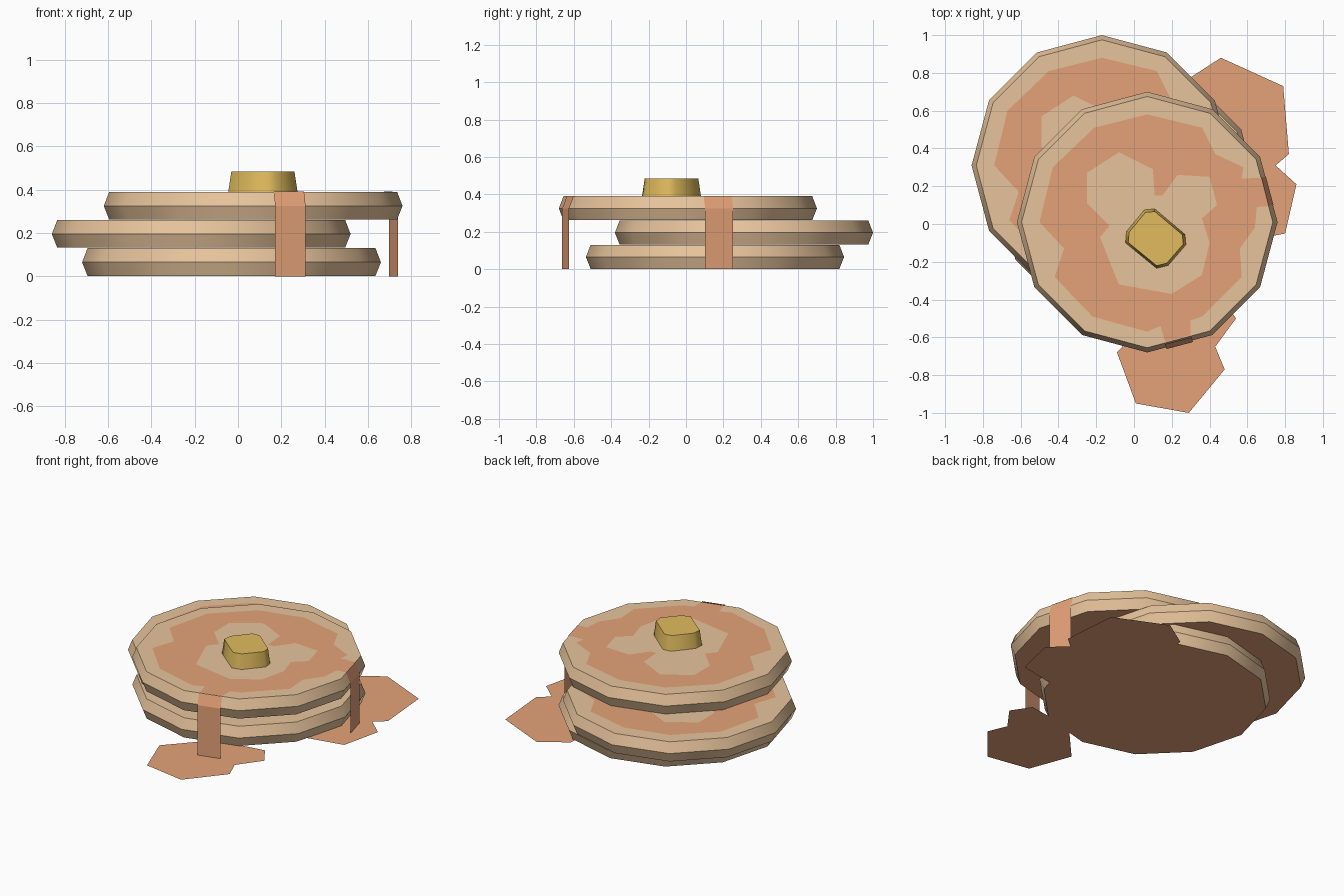
import bpy, bmesh, math

if "Cube" in bpy.data.objects:
    bpy.data.objects.remove(bpy.data.objects["Cube"])


def material(name, rgb):
    m = bpy.data.materials.new(name)
    m.diffuse_color = (*rgb, 1)
    m.use_nodes = True
    m.node_tree.nodes["Principled BSDF"].inputs["Base Color"].default_value = m.diffuse_color
    return m


BATTER = material("batter", (0.80, 0.55, 0.33))
SYRUP = material("syrup", (0.78, 0.36, 0.19))
BUTTER = material("butter", (0.75, 0.50, 0.11))


def finish(name, bm, mats, angle=35):
    mesh = bpy.data.meshes.new(name)
    bm.to_mesh(mesh)
    bm.free()
    ob = bpy.data.objects.new(name, mesh)
    bpy.context.collection.objects.link(ob)
    for m in mats:
        mesh.materials.append(m)
    bpy.ops.object.select_all(action='DESELECT')
    ob.select_set(True)
    bpy.context.view_layer.objects.active = ob
    bpy.ops.object.shade_smooth_by_angle(angle=math.radians(angle))
    return ob


def stack(rings):
    """Close a pile of equal-count point rings into a solid; returns bottom face too."""
    bm = bmesh.new()
    loops = [[bm.verts.new(p) for p in ring] for ring in rings]
    n = len(loops[0])
    for a, b in zip(loops, loops[1:]):
        for i in range(n):
            j = (i + 1) % n
            bm.faces.new((a[i], a[j], b[j], b[i]))
    bottom = bm.faces.new(loops[0][::-1])
    bm.faces.new(loops[-1])
    return bm, bottom


def flat_sheet(name, loops, z):
    """Flat sheet from an outline and optional hole outlines."""
    bm = bmesh.new()
    edges = []
    for pts in loops:
        vs = [bm.verts.new((x, y, z)) for x, y in pts]
        edges += [bm.edges.new((vs[i - 1], vs[i])) for i in range(len(vs))]
    bmesh.ops.triangle_fill(bm, edges=edges, use_beauty=True, normal=(0, 0, 1))
    for f in bm.faces:
        f.normal_update()
        if f.normal.z < 0:
            f.normal_flip()
    return finish(name, bm, [SYRUP])


def pancake(name, cx, cy, z):
    rings = []
    for r, h in ((0.665, 0.002), (0.69, 0.065), (0.665, 0.13)):
        rings.append([(cx + r * math.cos(math.tau * i / 12),
                       cy + r * math.sin(math.tau * i / 12), z + h) for i in range(12)])
    bm, bottom = stack(rings)
    # browned underside
    bmesh.ops.inset_region(bm, faces=[bottom], thickness=0.09)
    bottom.material_index = 1
    return finish(name, bm, [BATTER, SYRUP])


# Pancakes
pancake("bottom_pancake", -0.03, 0.155, 0.0)
pancake("middle_pancake", -0.17, 0.31, 0.13)
pancake("top_pancake", 0.07, 0.01, 0.26)

# Syrup coat, with tongues running to the rim on the top pancake
right_tongue = [(0.57, 0.24), (0.675, 0.245), (0.713, 0.095), (0.65, 0.09)]
front_tongue = [(0.30, -0.51), (0.30, -0.588), (0.165, -0.624), (0.14, -0.54)]
north = [(0.07, 0.58), (0.36, 0.51), (0.43, 0.37), (0.58, 0.30)]
east = [(0.64, -0.02), (0.56, -0.13), (0.57, -0.28), (0.36, -0.49)]
west = [(0.07, -0.57), (-0.22, -0.49), (-0.42, -0.28), (-0.37, -0.13),
        (-0.50, 0.01), (-0.43, 0.30), (-0.21, 0.51)]
hole = [(-0.08, 0.38), (0.10, 0.29), (0.11, 0.15), (0.15, 0.15), (0.23, 0.26),
        (0.40, 0.25), (0.44, 0.10), (0.36, 0.03), (0.40, -0.10), (0.36, -0.27),
        (0.20, -0.37), (-0.08, -0.32), (-0.18, -0.07), (-0.13, -0.01),
        (-0.25, 0.11), (-0.25, 0.27)]
flat_sheet("top_syrup", [north + right_tongue + east + front_tongue + west, hole], 0.392)
shifted = [[(x - 0.24, y + 0.30) for x, y in pts] for pts in (north + east + west, hole)]
flat_sheet("middle_syrup", shifted, 0.262)


# Syrup drips: a strip over the rim bevel, then straight down
def drip(name, a, b, inward):
    bm = bmesh.new()
    rows = []
    for k, z in ((1, 0.392), (0, 0.325), (0, 0.0)):
        rows.append([bm.verts.new((p[0] + inward[0] * k, p[1] + inward[1] * k, z)) for p in (a, b)])
    for u, v in zip(rows, rows[1:]):
        bm.faces.new((u[0], v[0], v[1], u[1]))
    finish(name, bm, [SYRUP], 10)


drip("front_drip", (0.172, -0.662), (0.312, -0.625), (-0.007, 0.026))
drip("right_drip", (0.738, 0.102), (0.698, 0.252), (-0.025, -0.007))

# Puddles on the plate
flat_sheet("front_puddle", [[(-0.09, -0.68), (0.01, -0.95), (0.29, -1.0), (0.48, -0.77),
                             (0.43, -0.65), (0.54, -0.50), (0.46, -0.38), (0.14, -0.43)]], 0.0)
flat_sheet("right_puddle", [[(0.29, 0.77), (0.46, 0.88), (0.79, 0.73), (0.82, 0.37),
                             (0.75, 0.31), (0.86, 0.21), (0.80, -0.05), (0.55, -0.10),
                             (0.42, 0.12), (0.27, 0.55)]], 0.0)

# Butter pat
pat = [(-0.045, -0.10), (0.12, -0.235), (0.18, -0.22), (0.275, -0.11),
       (0.27, -0.055), (0.11, 0.08), (0.055, 0.075), (-0.04, -0.04)]
bx, by = 0.115, -0.077
bm, _ = stack([[(bx + (x - bx) * s, by + (y - by) * s, z) for x, y in pat]
               for s, z in ((1, 0.39), (0.91, 0.485))])
finish("butter", bm, [BUTTER], 60)
